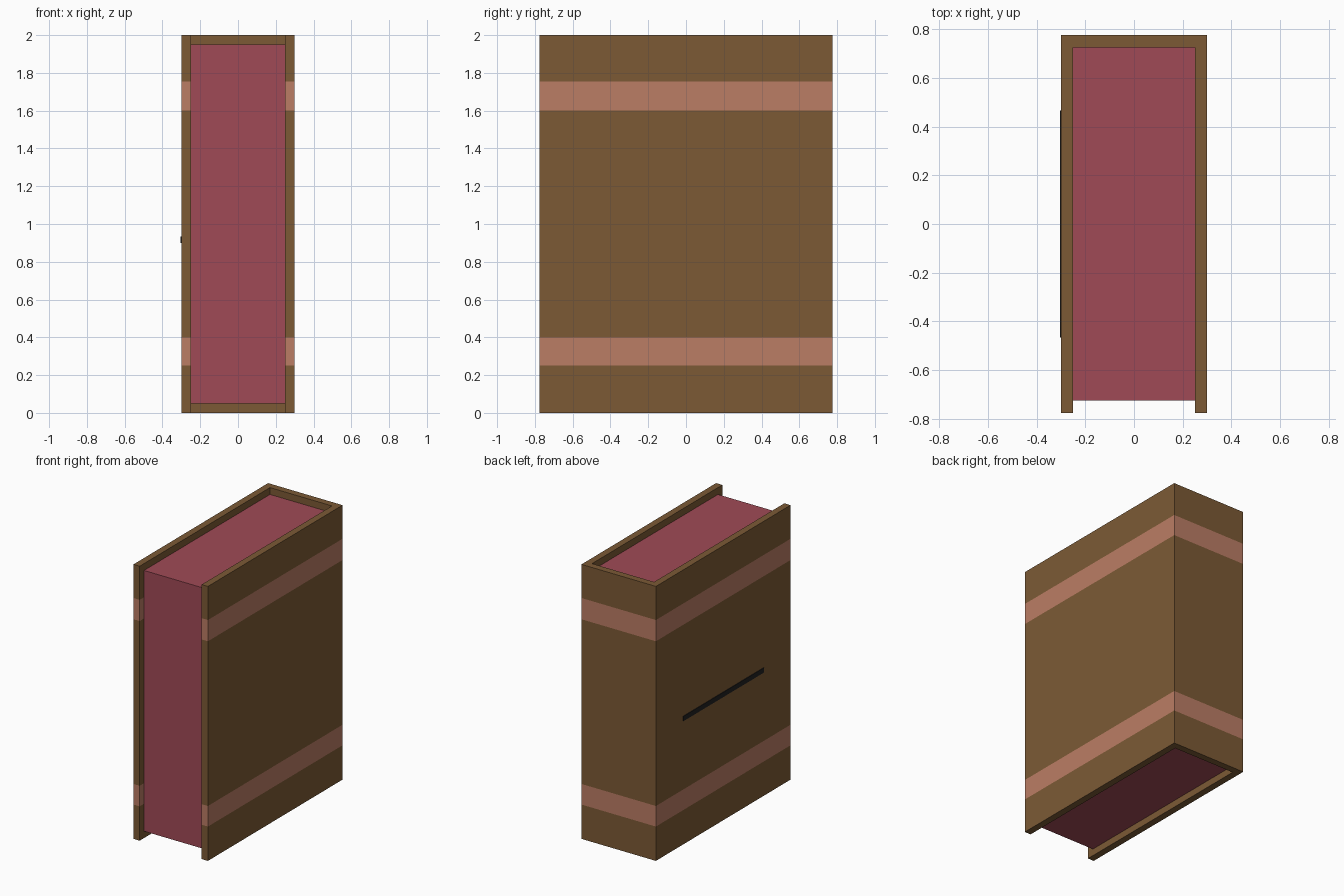
import bpy
import bmesh

cube = bpy.data.objects.get("Cube")
if cube:
    bpy.data.objects.remove(cube, do_unlink=True)


def linear(c):
    c /= 255
    return c / 12.92 if c <= 0.04045 else ((c + 0.055) / 1.055) ** 2.4


def material(name, r, g, b):
    m = bpy.data.materials.new(name)
    m.use_nodes = True
    colour = (linear(r), linear(g), linear(b), 1)
    m.diffuse_color = colour
    m.node_tree.nodes["Principled BSDF"].inputs["Base Color"].default_value = colour
    return m


brown = material("brown leather", 124, 90, 53)
salmon = material("salmon band", 187, 125, 101)
red = material("red pages", 160, 74, 86)
black = material("black ink", 33, 33, 33)


def add_object(name, bm, materials):
    bmesh.ops.recalc_face_normals(bm, faces=bm.faces)
    mesh = bpy.data.meshes.new(name)
    bm.to_mesh(mesh)
    bm.free()
    for m in materials:
        mesh.materials.append(m)
    obj = bpy.data.objects.new(name, mesh)
    bpy.context.collection.objects.link(obj)
    return obj


def prism(name, outline, levels, materials, is_band=lambda z: False):
    """Extrude an xy outline through z levels; middle height picks the colour."""
    bm = bmesh.new()
    rings = [[bm.verts.new((x, y, z)) for x, y in outline] for z in levels]
    n = len(outline)
    for low, high in zip(rings, rings[1:]):
        for i in range(n):
            j = (i + 1) % n
            f = bm.faces.new((low[i], low[j], high[j], high[i]))
            f.material_index = int(is_band(f.calc_center_median().z))
    bm.faces.new(rings[0])
    bm.faces.new(rings[-1])
    return add_object(name, bm, materials)


W, D, T, H = 0.30, 0.775, 0.05, 2.0   # half width, half depth, board, height
IW, ID = W - T, D - T

# U-shaped cover: two boards joined by the spine at the back
half = [(W, D), (W, -D), (IW, -D), (IW, ID)]
outline = half + [(-x, y) for x, y in reversed(half)]
bands = [(0.25, 0.40), (1.60, 1.755)]
levels = [0, *bands[0], *bands[1], H]
prism("book_cover", outline, levels, [brown, salmon],
      lambda z: any(a < z < b for a, b in bands))

# Page block, recessed at the top, bottom and front
prism("page_block", [(IW, -ID), (IW, ID), (-IW, ID), (-IW, -ID)],
      [T, H - T], [red])

# Thin divider line on the title board
x0, x1 = -W - 0.004, -W + 0.002
prism("cover_divider", [(x0, -0.465), (x1, -0.465), (x1, 0.465), (x0, 0.465)],
      [0.90, 0.935], [black])
